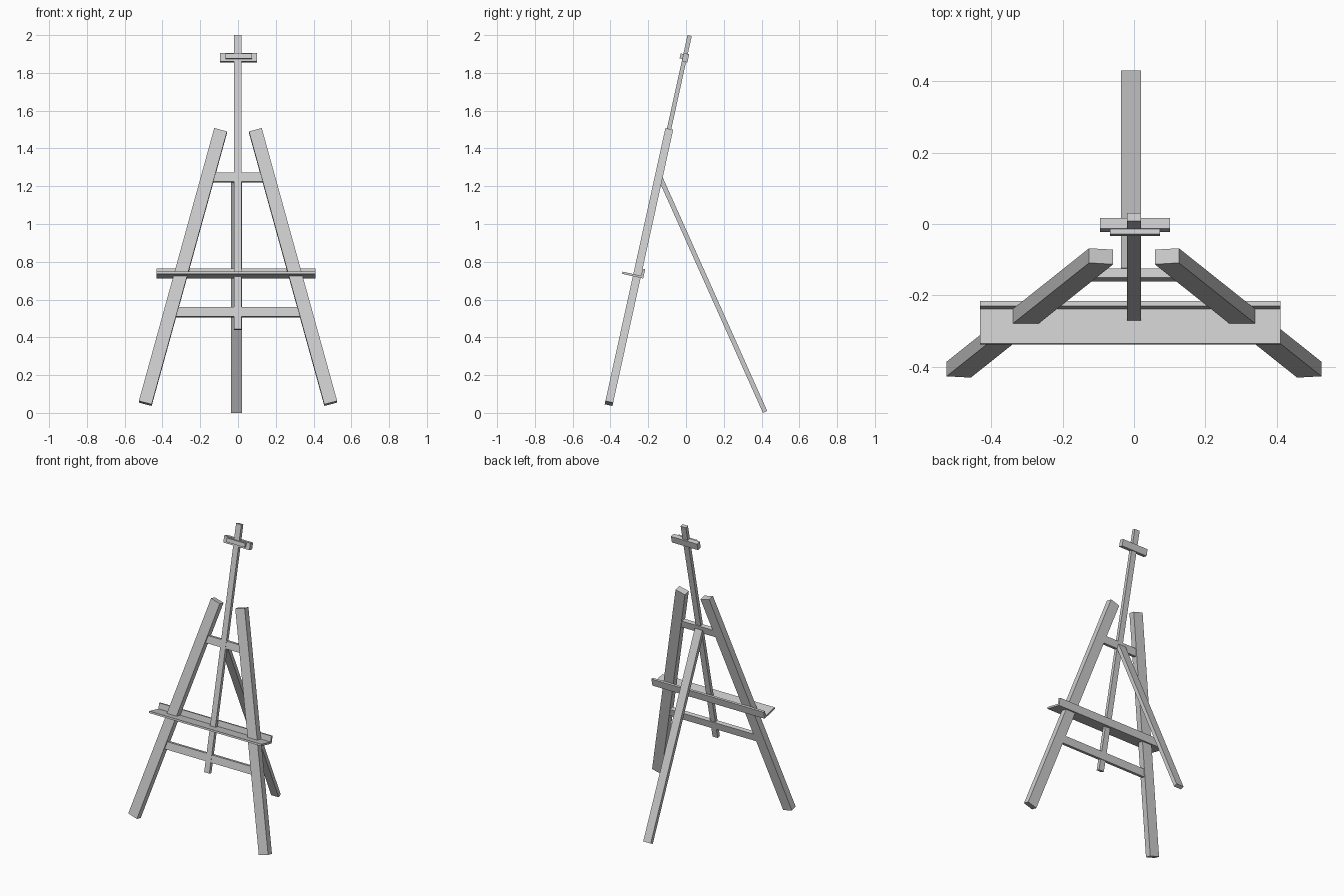
import bpy
from math import atan2, radians
from mathutils import Matrix, Vector

if "Cube" in bpy.data.objects:
    bpy.data.objects.remove(bpy.data.objects["Cube"])

# Leaning plane of the front frame: local x, d (depth), h (height along slope)
LEAN = Matrix.Translation((0, -0.408, 0.05)) @ Matrix.Rotation(radians(-12.4), 4, 'X')


def box(name, size, matrix):
    """Box of the given size, placed by a matrix."""
    bpy.ops.mesh.primitive_cube_add(size=1)
    ob = bpy.context.object
    ob.name = name
    ob.data.transform(matrix @ Matrix.Diagonal((*size, 1)))
    return ob


def frame_box(name, x, d, h):
    """Box from ranges in the leaning frame."""
    lo, hi = zip(x, d, h)
    lo, hi = Vector(lo), Vector(hi)
    return box(name, hi - lo, LEAN @ Matrix.Translation((lo + hi) / 2))


# Front legs, splayed within the leaning plane
foot, top = Vector((0.491, 0, 0)), Vector((0.092, 0, 1.479))
for side, label in ((-1, "left"), (1, "right")):
    axis = top - foot
    mid = (top + foot) / 2
    place = (LEAN @ Matrix.Translation((side * mid.x, 0, mid.z))
             @ Matrix.Rotation(side * atan2(axis.x, axis.z), 4, 'Y'))
    box("front_leg_" + label, (0.07, 0.042, axis.length), place)

# Cross bars, ending inside the legs
frame_box("upper_cross_bar", (-0.14, 0.14), (-0.011, 0.016), (1.200, 1.249))
frame_box("lower_cross_bar", (-0.34, 0.34), (-0.011, 0.016), (0.470, 0.520))

# Centre mast
frame_box("mast", (-0.02, 0.019), (-0.0125, 0.0105), (0.40, 1.994))

# Canvas shelf with its back lip
frame_box("shelf", (-0.431, 0.411), (-0.079, 0.034), (0.685, 0.697))
frame_box("shelf_lip", (-0.431, 0.411), (0.021, 0.035), (0.685, 0.735))

# Top canvas clamp
frame_box("clamp_block", (-0.095, 0.101), (-0.012, 0.018), (1.852, 1.897))
frame_box("clamp_pad", (-0.067, 0.073), (-0.027, -0.012), (1.865, 1.891))

# Rear prop leg
a, b = Vector((-0.008, 0.4186, 0.0051)), Vector((-0.008, -0.134, 1.24))
v = b - a
box("rear_leg", (0.056, 0.025, v.length),
    Matrix.Translation((a + b) / 2) @ Matrix.Rotation(atan2(-v.y, v.z), 4, 'X'))
